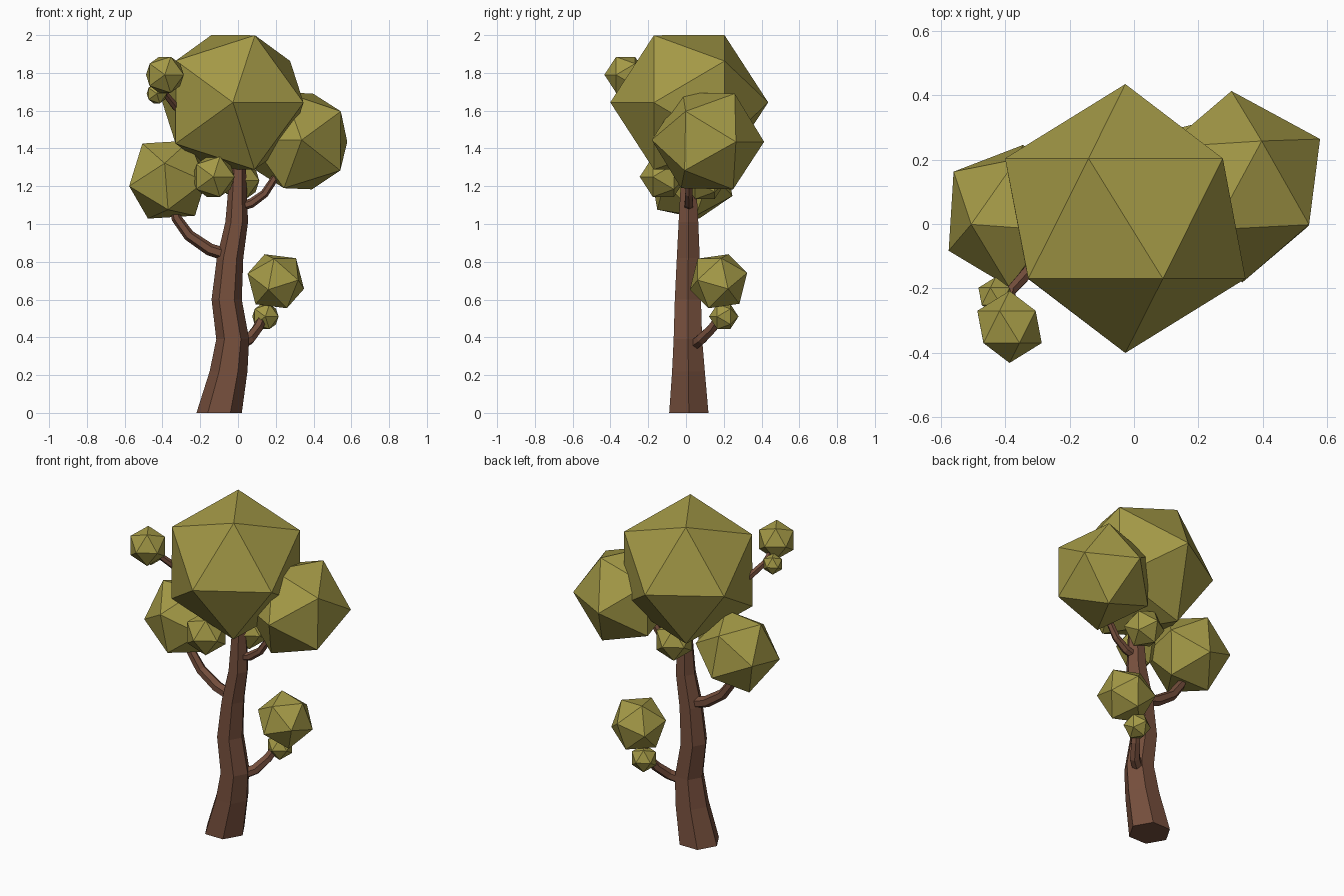
import bpy, bmesh, math
from mathutils import Vector, Matrix

if "Cube" in bpy.data.objects:
    bpy.data.objects.remove(bpy.data.objects["Cube"])


def material(name, rgb):
    m = bpy.data.materials.new(name)
    m.diffuse_color = (*rgb, 1)
    m.use_nodes = True
    m.node_tree.nodes["Principled BSDF"].inputs["Base Color"].default_value = m.diffuse_color
    return m


LEAF = material("olive leaves", (0.37, 0.32, 0.062))
BARK = material("brown bark", (0.18, 0.078, 0.046))


def finish(name, bm, mat):
    bmesh.ops.recalc_face_normals(bm, faces=bm.faces[:])
    mesh = bpy.data.meshes.new(name)
    bm.to_mesh(mesh)
    bm.free()
    mesh.materials.append(mat)
    ob = bpy.data.objects.new(name, mesh)
    bpy.context.collection.objects.link(ob)


def leaf_ball(name, centre, radius, pole, side):
    """Icosahedron with one corner toward pole and a neighbouring corner toward side."""
    bm = bmesh.new()
    bmesh.ops.create_icosphere(bm, subdivisions=1, radius=radius)
    top = max(bm.verts, key=lambda v: v.co.z)
    near = top.link_edges[0].other_vert(top).co.copy()
    az = math.atan2(near.y, near.x)
    c = Vector(centre)
    z = (Vector(pole) - c).normalized()
    s = Vector(side) - c
    x = (s - z * s.dot(z)).normalized()
    basis = Matrix((x, z.cross(x), z)).transposed()
    for v in bm.verts:
        v.co = c + basis @ (Matrix.Rotation(-az, 3, 'Z') @ v.co)
    finish(name, bm, LEAF)


def tube(name, path, sides=6, flat=False):
    """Faceted tube along (x, y, z, radius) points; flat keeps rings level."""
    bm = bmesh.new()
    pts = [Vector(p[:3]) for p in path]
    rings = []
    for i, p in enumerate(path):
        t = (pts[min(i + 1, len(pts) - 1)] - pts[max(i - 1, 0)]).normalized()
        if flat:
            t = Vector((0, 0, 1))
        u = (Vector((1, 0, 0)) - t * t.x).normalized()
        w = t.cross(u)
        ring = []
        for k in range(sides):
            a = 2 * math.pi * k / sides
            ring.append(bm.verts.new(pts[i] + p[3] * (u * math.cos(a) + w * math.sin(a))))
        rings.append(ring)
    for a, b in zip(rings, rings[1:]):
        for k in range(sides):
            n = (k + 1) % sides
            bm.faces.new((a[k], a[n], b[n], b[k]))
    bm.faces.new(rings[0])
    bm.faces.new(rings[-1])
    finish(name, bm, BARK)


# Trunk
tube("trunk", [(-0.10, 0.015, 0, 0.12), (-0.05, 0.013, 0.22, 0.1),
               (-0.028, 0.01, 0.39, 0.087), (-0.06, 0.01, 0.6, 0.08),
               (-0.042, 0.012, 0.82, 0.07), (-0.007, 0.013, 1.01, 0.06),
               (0.0, 0.013, 1.28, 0.043), (-0.01, 0.015, 1.45, 0.035)], flat=True)

# Branches
tube("left_branch", [(-0.04, 0.015, 0.83, 0.034), (-0.15, 0.015, 0.865, 0.033),
                     (-0.26, 0.015, 0.94, 0.03), (-0.325, 0.015, 1.03, 0.027),
                     (-0.35, 0.02, 1.12, 0.022)])
tube("right_branch", [(0.0, 0.015, 1.09, 0.025), (0.07, 0.015, 1.11, 0.025),
                      (0.14, 0.015, 1.16, 0.022), (0.2, 0.02, 1.25, 0.02),
                      (0.25, 0.06, 1.33, 0.018)])
tube("lower_branch", [(0.0, 0.04, 0.36, 0.032), (0.06, 0.08, 0.39, 0.031),
                      (0.105, 0.14, 0.45, 0.028), (0.14, 0.19, 0.53, 0.024),
                      (0.17, 0.19, 0.63, 0.02)])
tube("top_twig", [(-0.25, -0.09, 1.56, 0.022), (-0.33, -0.15, 1.62, 0.021),
                  (-0.385, -0.21, 1.69, 0.018), (-0.39, -0.29, 1.76, 0.015)])

# Large leaf balls
leaf_ball("main_crown", (-0.027, 0.017, 1.644), 0.418, (-0.027, -0.40, 1.644), (0.09, -0.17, 2.0))
leaf_ball("right_leaves", (0.32, 0.116, 1.44), 0.298, (0.578, 0.264, 1.435), (0.31, 0.413, 1.435))
leaf_ball("left_leaves", (-0.367, 0.025, 1.235), 0.238, (-0.578, -0.084, 1.20), (-0.512, -0.003, 1.43))
leaf_ball("lower_leaves", (0.2, 0.172, 0.697), 0.163, (0.14, 0.225, 0.843), (0.32, 0.18, 0.805))

# Small leaf balls, turned like the main crown
for name, (x, y, z), r in [("top_twig_leaves", (-0.387, -0.32, 1.79), 0.112),
                           ("top_twig_bud", (-0.43, -0.225, 1.69), 0.06),
                           ("lower_bud", (0.145, 0.2, 0.51), 0.078),
                           ("front_trunk_leaves", (-0.13, -0.12, 1.25), 0.125),
                           ("back_trunk_leaves", (0.01, 0.1, 1.23), 0.115)]:
    leaf_ball(name, (x, y, z), r, (x, y - 1, z), (x + 0.117, y - 0.187, z + 0.356))
